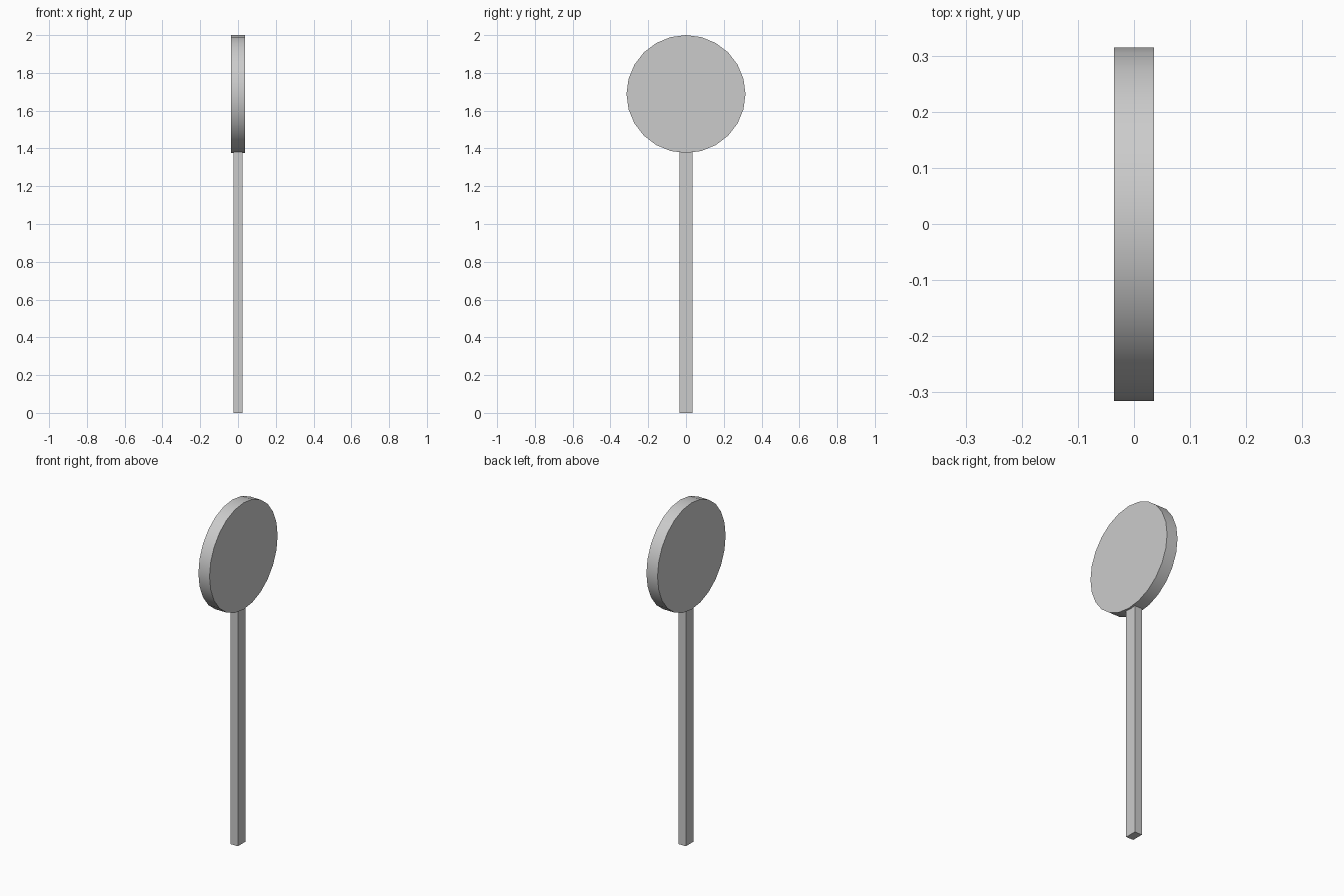
import bpy, math

if "Cube" in bpy.data.objects:
    bpy.data.objects.remove(bpy.data.objects["Cube"])

# post: slim rectangular bar, its top just inside the disc
post_top = 1.38
bpy.ops.mesh.primitive_cube_add(size=1, location=(0, 0, post_top / 2))
post = bpy.context.object
post.name = "post"
post.scale = (0.048, 0.071, post_top)
bpy.ops.object.transform_apply(location=False, rotation=False, scale=True)

# round sign disc, faces pointing to +x and -x
bpy.ops.mesh.primitive_cylinder_add(vertices=24, radius=1, depth=0.072,
                                    location=(0, 0, 1.688),
                                    rotation=(0, math.pi / 2, 0))
disc = bpy.context.object
disc.name = "sign_disc"
disc.scale = (0.312, 0.315, 1)
bpy.ops.object.transform_apply(location=False, rotation=True, scale=True)
bpy.ops.object.shade_smooth_by_angle(angle=math.radians(30))
